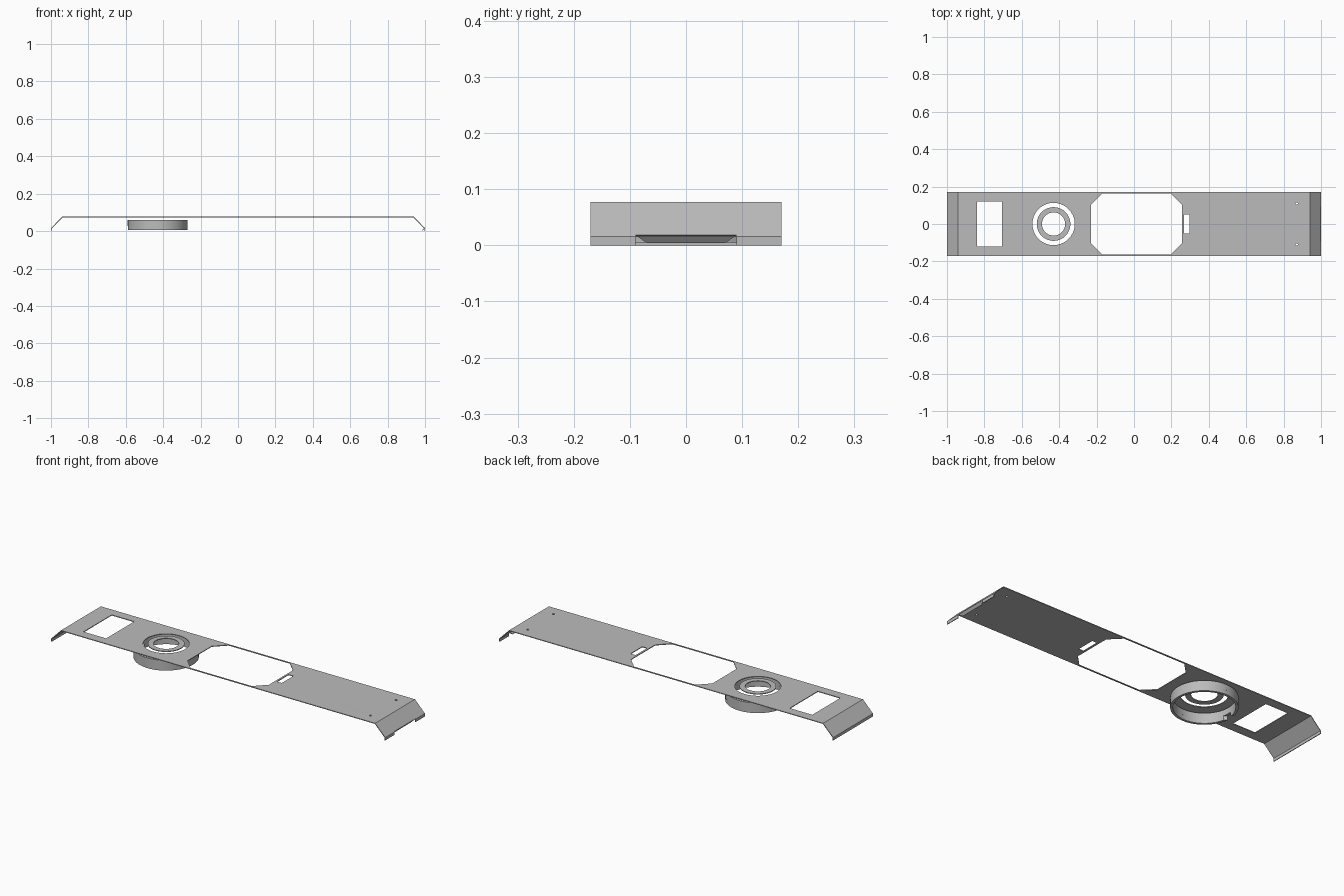
import bpy
import bmesh
from math import cos, sin, pi, radians

if "Cube" in bpy.data.objects:
    bpy.data.objects.remove(bpy.data.objects["Cube"], do_unlink=True)

grey = bpy.data.materials.new("satin_grey")
grey.use_nodes = True
colour = (0.5, 0.5, 0.5, 1)
grey.diffuse_color = colour
grey.node_tree.nodes["Principled BSDF"].inputs["Base Color"].default_value = colour

T = 0.004      # sheet thickness
TOP = 0.077    # top of the panel
W = 0.17       # half width
FOLD = 0.94    # where the ends bend down
LENS = -0.43   # centre of the round opening


def arc(cx, cy, r, start=0.0, end=2 * pi, n=64):
    return [(cx + r * cos(start + (end - start) * i / n),
             cy + r * sin(start + (end - start) * i / n)) for i in range(n)]


def rect(x0, x1, h):
    return [(x0, -h), (x1, -h), (x1, h), (x0, h)]


def sheet(name, loops, z0, z1):
    """Flat outline with holes, given thickness."""
    curve = bpy.data.curves.new(name, 'CURVE')
    curve.dimensions = '2D'
    curve.fill_mode = 'BOTH'
    curve.extrude = (z1 - z0) / 2
    for loop in loops:
        spline = curve.splines.new('POLY')
        spline.points.add(len(loop) - 1)
        for p, (x, y) in zip(spline.points, loop):
            p.co = (x, y, 0, 1)
        spline.use_cyclic_u = True
    temp = bpy.data.objects.new(name + "_outline", curve)
    bpy.context.collection.objects.link(temp)
    deps = bpy.context.evaluated_depsgraph_get()
    mesh = bpy.data.meshes.new_from_object(temp.evaluated_get(deps))
    bpy.data.objects.remove(temp, do_unlink=True)
    bm = bmesh.new()
    bm.from_mesh(mesh)
    bmesh.ops.translate(bm, verts=bm.verts, vec=(0, 0, (z0 + z1) / 2))
    return finish(name, bm, mesh)


def finish(name, bm, mesh=None):
    mesh = mesh or bpy.data.meshes.new(name)
    bmesh.ops.remove_doubles(bm, verts=bm.verts, dist=0.00005)
    bmesh.ops.recalc_face_normals(bm, faces=bm.faces)
    bm.to_mesh(mesh)
    bm.free()
    mesh.materials.clear()
    mesh.materials.append(grey)
    obj = bpy.data.objects.new(name, mesh)
    bpy.context.collection.objects.link(obj)
    bpy.ops.object.select_all(action='DESELECT')
    obj.select_set(True)
    bpy.context.view_layer.objects.active = obj
    bpy.ops.object.shade_smooth_by_angle(angle=radians(30))
    return obj


def bar(name, section, y0, y1, taper=None):
    """x-z section swept across y; taper pulls each point's ends inward."""
    taper = taper or [0] * len(section)
    bm = bmesh.new()
    a = [bm.verts.new((x, y0 + t, z)) for (x, z), t in zip(section, taper)]
    b = [bm.verts.new((x, y1 - t, z)) for (x, z), t in zip(section, taper)]
    bm.faces.new(a)
    bm.faces.new(b[::-1])
    n = len(a)
    for i in range(n):
        j = (i + 1) % n
        bm.faces.new((a[i], b[i], b[j], a[j]))
    return finish(name, bm)


# Main panel with its openings
x0, x1, h, c = -0.23, 0.257, 0.163, 0.06
octagon = [(x0 + c, -h), (x1 - c, -h), (x1, c - h), (x1, h - c),
           (x1 - c, h), (x0 + c, h), (x0, h - c), (x0, c - h)]
sheet("panel", [rect(-FOLD, FOLD, W), octagon,
                rect(-0.84, -0.705, 0.12),
                rect(0.267, 0.297, 0.05),
                arc(LENS, 0, 0.113),
                arc(0.87, 0.11, 0.006, n=12),
                arc(0.87, -0.11, 0.006, n=12)], TOP - T, TOP)

# Round insert in the opening
sheet("round_insert", [arc(LENS, 0, 0.09), arc(LENS, 0, 0.062)], TOP - T, TOP)

# Collar under the panel, notched at its lower right edge
R, r, gap = 0.16, 0.147, 0.12
sheet("collar", [arc(LENS, 0, R), arc(LENS, 0, r)], 0.028, 0.06)
sheet("collar_notched_rim",
      [arc(LENS, 0, R, gap - pi, pi - gap)
       + arc(LENS, 0, r, pi - gap, gap - pi)], 0.005, 0.028)

# Bent ends: slope, then a short upright lip
KNEE = 0.016
for side, s in (("left", 1), ("right", -1)):
    slope = [(s * FOLD, TOP), (s, KNEE), (s * (1 - T), KNEE - T / 3),
             (s * (FOLD - T / 2), TOP - T)]
    bar(side + "_slope", slope, -W, W)
    lip = [(s, KNEE), (s, 0), (s * (1 - T), 0), (s * (1 - T), KNEE)]
    if s < 0:
        bar("right_lip", lip, -W, W)
    else:
        for end, y0, y1 in (("front", -W, -0.09), ("back", 0.09, W)):
            bar("left_lip_" + end, lip, y0, y1)

# Small tab folded inward between the left lips
bar("left_tab", [(1, 0.018), (0.988, 0.004), (0.985, 0.006), (0.996, 0.018)],
    -0.09, 0.09, [0, 0.02, 0.02, 0])
